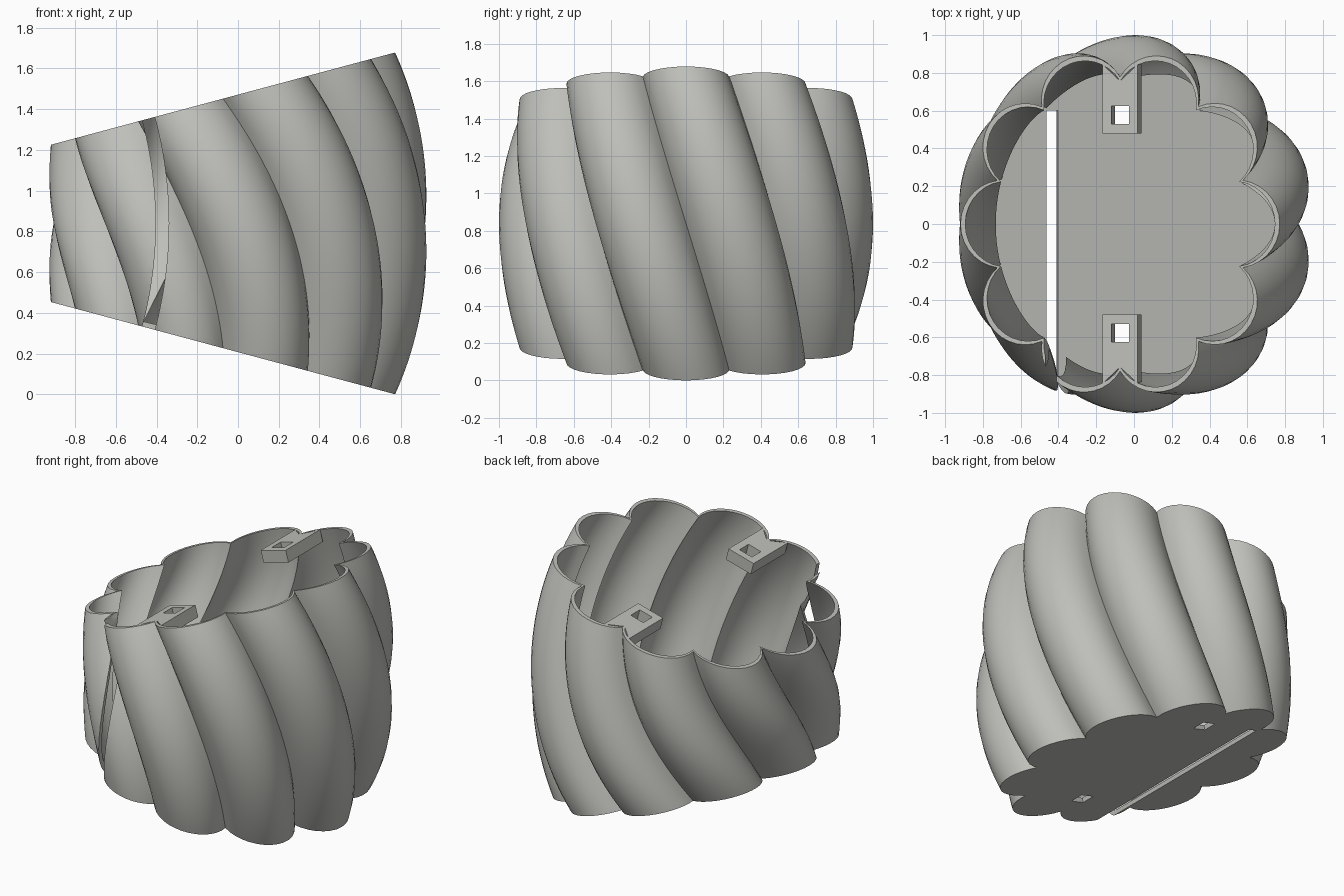
import bpy, bmesh
from math import sin, cos, radians, atan2, pi, sqrt
from mathutils import Vector

cube = bpy.data.objects.get("Cube")
if cube:
    bpy.data.objects.remove(cube, do_unlink=True)

AXIS_X, AXIS_Z = -2.36, 0.839     # bend axis, parallel to y
MID = 2.367                       # bend radius of the tube centre
HALF = radians(15)                # half of the bend angle
LOBES, ARC, RINGS = 10, 14, 40

grey = bpy.data.materials.new("warm_grey")
grey.use_nodes = True
COLOUR = (0.52, 0.52, 0.49, 1)
grey.diffuse_color = COLOUR
grey.node_tree.nodes["Principled BSDF"].inputs["Base Color"].default_value = COLOUR


def place(s, y, theta, h=0.0):
    """Point at radius s from the bend axis, h above the plane tilted by theta."""
    return Vector((AXIS_X + s * cos(theta) - h * sin(theta), y,
                   AXIS_Z + s * sin(theta) + h * cos(theta)))


def loft(name, rings):
    """Skin a closed solid through equal-length rings of points."""
    bm = bmesh.new()
    loops = [[bm.verts.new(p) for p in ring] for ring in rings]
    n = len(loops[0])
    for a, b in zip(loops, loops[1:]):
        for i in range(n):
            j = (i + 1) % n
            bm.faces.new((a[i], a[j], b[j], b[i]))
    bm.faces.new(loops[0][::-1])
    bm.faces.new(loops[-1])
    bmesh.ops.recalc_face_normals(bm, faces=bm.faces)
    mesh = bpy.data.meshes.new(name)
    bm.to_mesh(mesh)
    bm.free()
    mesh.materials.append(grey)
    obj = bpy.data.objects.new(name, mesh)
    bpy.context.collection.objects.link(obj)
    return obj


def scallop(theta, scale):
    """Ring of round lobes set on an ellipse, twisted along the bend."""
    u = theta / HALF
    phase = radians(18) * (1 - u)
    size = scale * (1 + 0.082 * max(0, 1 - u * u))
    r = 0.233
    step = 2 * pi / LOBES
    centres = [Vector((0.642 * cos(phase + i * step), 0.691 * sin(phase + i * step)))
               for i in range(LOBES)]
    cusps = []
    for i, a in enumerate(centres):
        b = centres[(i + 1) % LOBES]
        half = (b - a) / 2
        out = Vector((half.y, -half.x)).normalized()
        cusps.append(a + half + out * sqrt(max(0, r * r - half.length_squared)))
    ring = []
    for i, c in enumerate(centres):
        p, q = cusps[i - 1] - c, cusps[i] - c
        start = atan2(p.y, p.x)
        sweep = (atan2(q.y, q.x) - start) % (2 * pi)
        for k in range(ARC):
            a = start + sweep * k / ARC
            x, y = c.x + r * cos(a), c.y + r * sin(a)
            ring.append(place(MID + x * size, y * size, theta))
    return ring


def cut(target, cutter):
    mod = target.modifiers.new("cut", 'BOOLEAN')
    mod.operation = 'DIFFERENCE'
    mod.solver = 'EXACT'
    mod.object = cutter
    bpy.ops.object.select_all(action='DESELECT')
    bpy.context.view_layer.objects.active = target
    target.select_set(True)
    bpy.ops.object.modifier_apply(modifier=mod.name)
    bpy.data.objects.remove(cutter, do_unlink=True)


def prism(name, outline, theta, low, high):
    return loft(name, [[place(MID + x, y, theta, h) for x, y in outline]
                       for h in (low, high)])


def square_hole(side, theta):
    w, y0, y1 = 0.048, 0.53 * side, 0.625 * side
    return prism("hole_cutter", [(-w, y0), (w, y0), (w, y1), (-w, y1)], theta, -0.15, 0.15)


# Twisted scalloped shell: outer skin up, rim, inner skin down to the floor
angles = [-HALF + 2 * HALF * i / RINGS for i in range(RINGS + 1)]
floor_top = -HALF + radians(0.75)
inner = [a for a in reversed(angles) if a > floor_top + 0.004] + [floor_top]
shell = loft("scalloped_shell", [scallop(a, 1) for a in angles]
             + [scallop(a, 0.97) for a in inner])

# Curved slot through the floor and the front wall
slot = []
for i in range(25):
    a = HALF * 1.15 * (i / 12 - 1)
    slot.append([place(s, y, a) for s, y in
                 ((1.957, -1.2), (2.02, -1.2), (2.02, 0.6), (1.957, 0.6))])
cut(shell, loft("slot_cutter", slot))

# Matching square holes in the floor, and pierced tabs under the rim
tabs = []
for side, label in ((-1, "front"), (1, "back")):
    cut(shell, square_hole(side, -HALF))
    w = 0.096
    outline = [(x, y * side) for x, y in
               ((-w, 0.48), (w, 0.48), (w, 0.845), (0, 0.757), (-w, 0.845))]
    tab = prism(label + "_tab", outline, HALF, -0.08, 0.0)
    cut(tab, square_hole(side, HALF))
    tabs.append(tab)

# Smooth lobes with crisp cusps and rims
bpy.ops.object.select_all(action='DESELECT')
for obj in [shell] + tabs:
    obj.select_set(True)
bpy.context.view_layer.objects.active = shell
bpy.ops.object.shade_smooth_by_angle(angle=radians(30))
